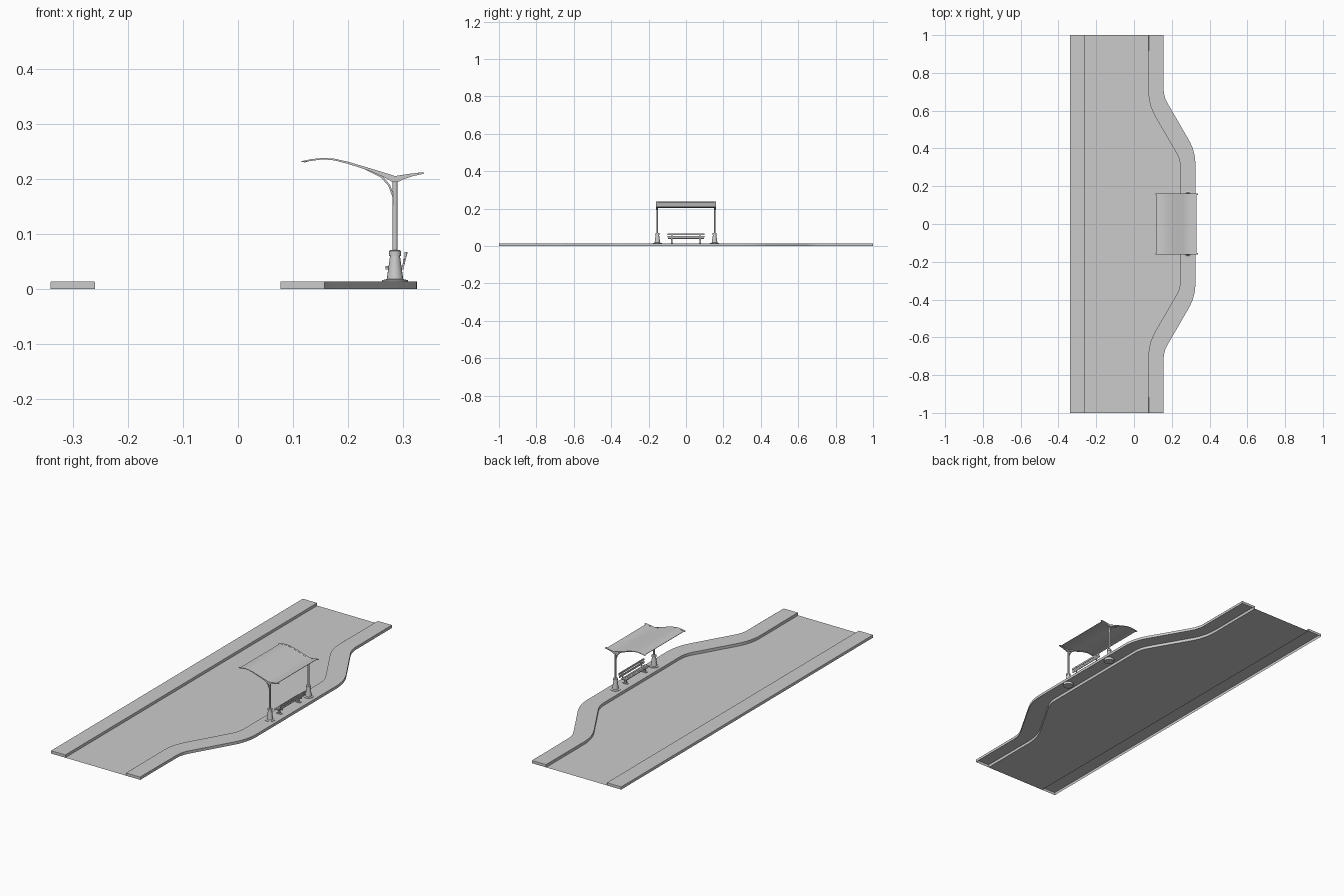
import bpy, bmesh, math
from mathutils import Vector

cube = bpy.data.objects.get("Cube")
if cube:
    bpy.data.objects.remove(cube)

mat = bpy.data.materials.new("plain grey")
mat.use_nodes = True
GREY = (0.6, 0.6, 0.6, 1)
mat.diffuse_color = GREY
mat.node_tree.nodes["Principled BSDF"].inputs["Base Color"].default_value = GREY


def finish(name, bm, smooth=False):
    """Turn a bmesh into a named grey object."""
    bmesh.ops.recalc_face_normals(bm, faces=bm.faces)
    mesh = bpy.data.meshes.new(name)
    bm.to_mesh(mesh)
    bm.free()
    ob = bpy.data.objects.new(name, mesh)
    bpy.context.collection.objects.link(ob)
    mesh.materials.append(mat)
    if smooth:
        bpy.ops.object.select_all(action='DESELECT')
        ob.select_set(True)
        bpy.context.view_layer.objects.active = ob
        bpy.ops.object.shade_smooth_by_angle(angle=math.radians(35))
    return ob


def extrude(name, points, vec, smooth=False):
    """Prism from a closed outline of 3D points."""
    bm = bmesh.new()
    face = bm.faces.new([bm.verts.new(p) for p in points])
    ext = bmesh.ops.extrude_face_region(bm, geom=[face], use_keep_orig=True)
    bmesh.ops.translate(bm, vec=vec, verts=[v for v in ext["geom"] if isinstance(v, bmesh.types.BMVert)])
    return finish(name, bm, smooth)


def profile_xz(name, pts, y, width, smooth=True):
    return extrude(name, [(x, y - width / 2, z) for x, z in pts], (0, width, 0), smooth)


def box(name, centre, size):
    x, y, z = centre
    a, b, c = (s / 2 for s in size)
    pts = [(x - a, z - c), (x + a, z - c), (x + a, z + c), (x - a, z + c)]
    return profile_xz(name, pts, y, 2 * b, False)


def lathe(name, profile, x, y, sides=16):
    bm = bmesh.new()
    rings = [[bm.verts.new((x + r * math.cos(2 * math.pi * i / sides),
                            y + r * math.sin(2 * math.pi * i / sides), z))
              for i in range(sides)] for r, z in profile]
    for low, high in zip(rings, rings[1:]):
        for i in range(sides):
            j = (i + 1) % sides
            bm.faces.new((low[i], low[j], high[j], high[i]))
    bm.faces.new(rings[0])
    bm.faces.new(rings[-1])
    return finish(name, bm, True)


def fillet(before, corner, after, reach, steps=6):
    """Rounded corner as a short quadratic curve."""
    b, c, a = Vector(before), Vector(corner), Vector(after)
    p, q = c + (b - c).normalized() * reach, c + (a - c).normalized() * reach
    return [tuple(p.lerp(c, t).lerp(c.lerp(q, t), t)) for t in (i / steps for i in range(steps + 1))]


def bay_edge(x0, x1, y_out, y_in, r_out, r_in):
    """Edge of the lay-by from the front end to the back end."""
    half = [(x0, -1)]
    half += fillet((x0, -1), (x0, -y_out), (x1, -y_in), r_out)
    half += fillet((x0, -y_out), (x1, -y_in), (x1, 0), r_in)
    return half + [(x, -y) for x, y in reversed(half)]


def pavement(name, outline, top=0.014, lip=0.0015):
    """Open-bottomed kerb shell with a softened top edge."""
    bm = bmesh.new()
    low = [bm.verts.new((x, y, 0)) for x, y in outline]
    high = [bm.verts.new((x, y, top)) for x, y in outline]
    for i in range(len(low)):
        j = (i + 1) % len(low)
        bm.faces.new((low[i], low[j], high[j], high[i]))
    cap = bm.faces.new(high)
    bmesh.ops.bevel(bm, geom=list(cap.edges), offset=lip, segments=2, profile=0.5, affect='EDGES')
    return finish(name, bm)


# Road and pavements
inner = bay_edge(0.077, 0.245, 0.63, 0.34, 0.07, 0.04)
outer = bay_edge(0.157, 0.325, 0.675, 0.385, 0.04, 0.07)
bm = bmesh.new()
bm.faces.new([bm.verts.new((x, y, 0)) for x, y in [(-0.26, 1), (-0.26, -1)] + inner])
finish("road", bm)
pavement("bay_pavement", outer + inner[::-1])
pavement("straight_pavement", [(-0.34, -1), (-0.26, -1), (-0.26, 1), (-0.34, 1)])

# Shelter supports: footing, post, curved arm and brace at each end
PX, PY, TOP = 0.285, 0.153, 0.014
upper = [(0.115, 0.232), (0.135, 0.236), (0.155, 0.238), (0.175, 0.2365), (0.2, 0.231),
         (0.23, 0.222), (0.26, 0.213), (0.285, 0.205), (0.31, 0.209), (0.338, 0.212)]
under = [(0.338, 0.2095), (0.318, 0.205), (0.3, 0.199), (0.29, 0.194), (0.281, 0.194),
         (0.265, 0.203), (0.24, 0.214), (0.2, 0.227), (0.175, 0.2335), (0.155, 0.2355), (0.115, 0.23)]
brace_path = [(0.281, 0.15), (0.28, 0.168), (0.273, 0.187), (0.26, 0.202), (0.23, 0.217)]
for side, label in ((-1, "front"), (1, "back")):
    y = side * PY
    lathe(label + "_footing", [(0.024, 0.002), (0.024, TOP + 0.002), (0.015, TOP + 0.004),
                               (0.009, 0.06), (0.011, 0.06), (0.011, 0.069), (0.008, 0.071)], PX, y)
    lathe(label + "_post", [(0.0045, 0.07), (0.0045, 0.198)], PX, y, 12)
    profile_xz(label + "_roof_arm", upper + under, side * 0.157, 0.009)
    brace = brace_path + [(x + 0.003, z + 0.002) for x, z in reversed(brace_path)]
    profile_xz(label + "_brace", brace, y, 0.005)

# Roof panel follows the arms
sheet = [(min(max(x, 0.12), 0.33), z - 0.0005) for x, z in upper]
profile_xz("roof_panel", sheet + [(x, z - 0.002) for x, z in reversed(sheet)], 0, 0.31)

# Bench
for i in range(3):
    box("seat_slat", (0.272 + i * 0.0095, 0, 0.04), (0.008, 0.19, 0.004))
for x, z in ((0.3015, 0.05), (0.304, 0.063)):
    box("backrest_slat", (x, 0, z), (0.004, 0.2, 0.009))
for y in (-0.075, 0.075):
    box("bench_leg", (0.283, y, 0.027), (0.008, 0.008, 0.026))
    box("bench_foot", (0.283, y, 0.0155), (0.026, 0.012, 0.003))
    box("seat_rail", (0.284, y, 0.037), (0.032, 0.006, 0.004))
    back = [(0.296, 0.036), (0.3, 0.036), (0.308, 0.067), (0.305, 0.067)]
    profile_xz("backrest_support", back, y, 0.006, False)
